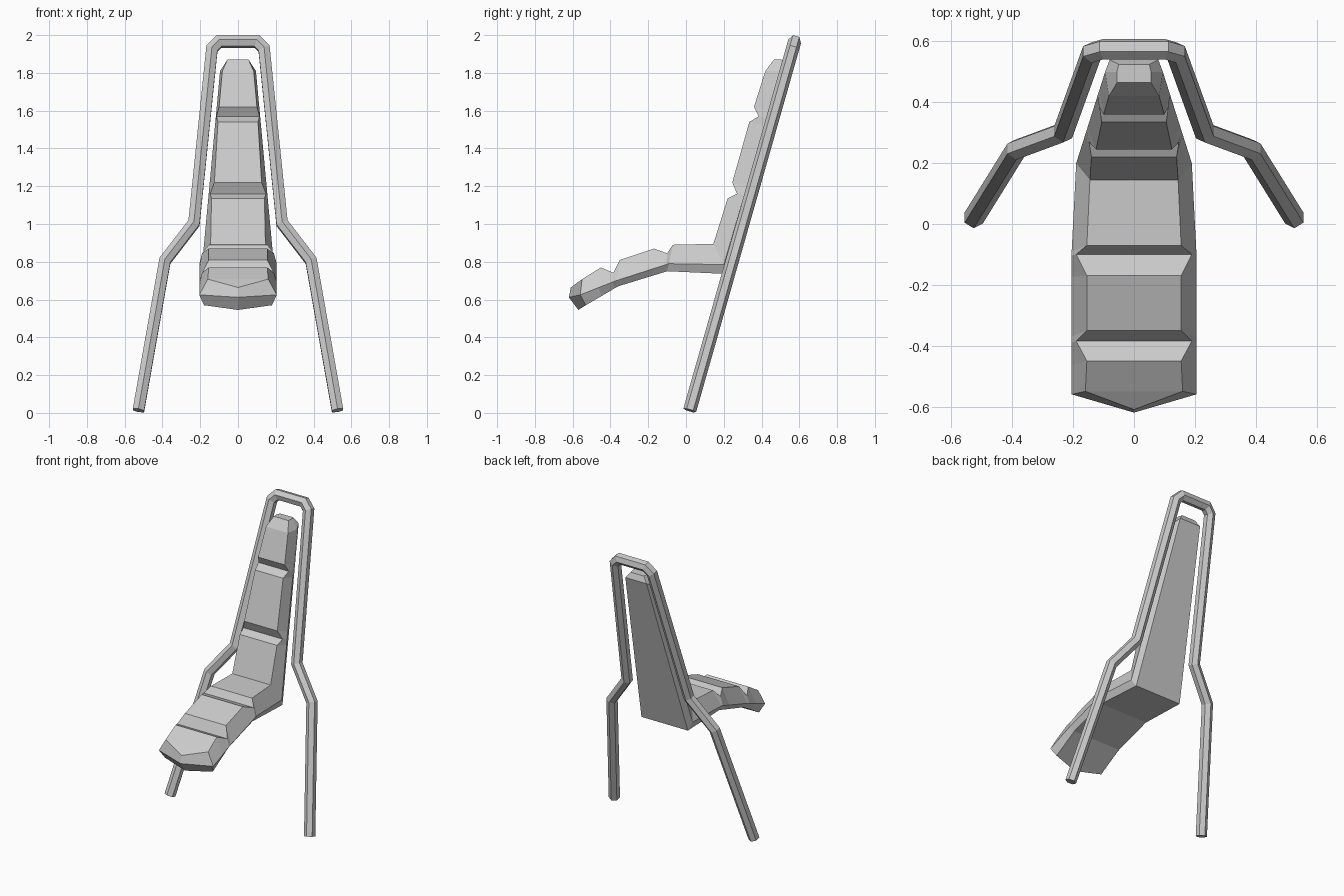
import bpy
import bmesh
from math import sin, cos, pi
from mathutils import Vector

cube = bpy.data.objects.get("Cube")
if cube:
    bpy.data.objects.remove(cube, do_unlink=True)


def make_material(name, colour):
    mat = bpy.data.materials.new(name)
    mat.use_nodes = True
    mat.diffuse_color = colour
    mat.node_tree.nodes["Principled BSDF"].inputs["Base Color"].default_value = colour
    return mat


grey = make_material("light grey", (0.6, 0.6, 0.6, 1))


def finish(bm, name):
    """Turn a bmesh into a flat shaded object with outward normals."""
    bmesh.ops.recalc_face_normals(bm, faces=bm.faces)
    mesh = bpy.data.meshes.new(name)
    bm.to_mesh(mesh)
    bm.free()
    mesh.materials.append(grey)
    obj = bpy.data.objects.new(name, mesh)
    bpy.context.collection.objects.link(obj)
    return obj


def loft(bm, rings):
    """Bridge consecutive closed rings of vertices with quads."""
    for a, b in zip(rings, rings[1:]):
        for i in range(len(a)):
            j = (i + 1) % len(a)
            bm.faces.new((a[i], a[j], b[j], b[i]))


# Frame: a mitred hexagonal tube following a bent path in a leaning plane
LEAN = 0.2843
RADIUS = 0.035


def build_frame():
    half = [(0.527, 0.013), (0.387, 0.805), (0.233, 1.005), (0.138, 1.928), (0.1, 1.966)]
    outline = half + [(-x, z) for x, z in reversed(half)]
    path = [Vector((x, 0.016 + LEAN * z, z)) for x, z in outline]
    normal = Vector((0, -1, LEAN)).normalized()
    bm = bmesh.new()
    rings = []
    for i, point in enumerate(path):
        before = path[max(i - 1, 0)]
        after = path[min(i + 1, len(path) - 1)]
        sides = [normal.cross(d.normalized())
                 for d in (point - before, after - point) if d.length > 0]
        side = sum(sides, Vector()).normalized()
        side /= side.dot(sides[0])
        ring = []
        for k in range(6):
            angle = k * pi / 3
            offset = normal * cos(angle) + side * sin(angle)
            ring.append(bm.verts.new(point + offset * RADIUS))
        rings.append(ring)
    loft(bm, rings)
    bm.faces.new(rings[0])
    bm.faces.new(rings[-1])
    return finish(bm, "frame")


# Cushion: one padded shell running from the seat nose up to the headrest.
# Rails hold (y, z, half width) along the widest line and the underside.
side_rail = [(-0.56, 0.625, 0.205), (-0.37, 0.7, 0.205), (-0.09, 0.79, 0.205),
             (0.2, 0.785, 0.19), (0.5, 1.81, 0.095), (0.5, 1.87, 0.056)]
under_rail = [(-0.53, 0.57, 0.18), (-0.36, 0.67, 0.18), (-0.1, 0.75, 0.18),
              (0.23, 0.735, 0.175), (0.54, 1.83, 0.08), (0.525, 1.868, 0.05)]

# Padding surface: position along the rails, then (y, z, half width)
padding = [
    (0, (-0.55, 0.708, 0.16)),
    (0.5, (-0.45, 0.77, 0.155)),
    (0.9, (-0.385, 0.742, 0.19)),
    (1, (-0.35, 0.81, 0.155)),
    (1.7, (-0.17, 0.87, 0.155)),
    (1.95, (-0.1, 0.845, 0.19)),
    (2, (-0.07, 0.89, 0.155)),
    (3, (0.145, 0.895, 0.145)),
    (3.32, (0.22, 1.135, 0.14)),
    (3.36, (0.27, 1.16, 0.148)),
    (3.4, (0.245, 1.22, 0.125)),
    (3.72, (0.335, 1.54, 0.106)),
    (3.76, (0.385, 1.57, 0.114)),
    (3.8, (0.36, 1.62, 0.1)),
    (4, (0.42, 1.81, 0.083)),
    (5, (0.465, 1.87, 0.056)),
]


def along(rail, t):
    i = min(int(t), len(rail) - 2)
    return Vector(rail[i]).lerp(Vector(rail[i + 1]), t - i)


def build_cushion():
    bm = bmesh.new()
    rings = []
    for t, top in padding:
        section = [top, along(side_rail, t), along(under_rail, t)]
        right = [bm.verts.new((w, y, z)) for y, z, w in section]
        left = [bm.verts.new((-w, y, z)) for y, z, w in section]
        rings.append(right + left[::-1])
    loft(bm, rings)
    bm.faces.new(rings[-1])

    # Pointed nose closing the front of the seat
    nose = [bm.verts.new((0, y, z))
            for y, z in ((-0.61, 0.664), (-0.62, 0.612), (-0.57, 0.545))]
    first = rings[0]
    for strip in (first[:3], first[:2:-1]):
        for i in range(2):
            bm.faces.new((strip[i], strip[i + 1], nose[i + 1], nose[i]))
    bm.faces.new((first[0], first[5], nose[0]))
    bm.faces.new((first[2], first[3], nose[2]))
    return finish(bm, "cushion")


build_frame()
build_cushion()
